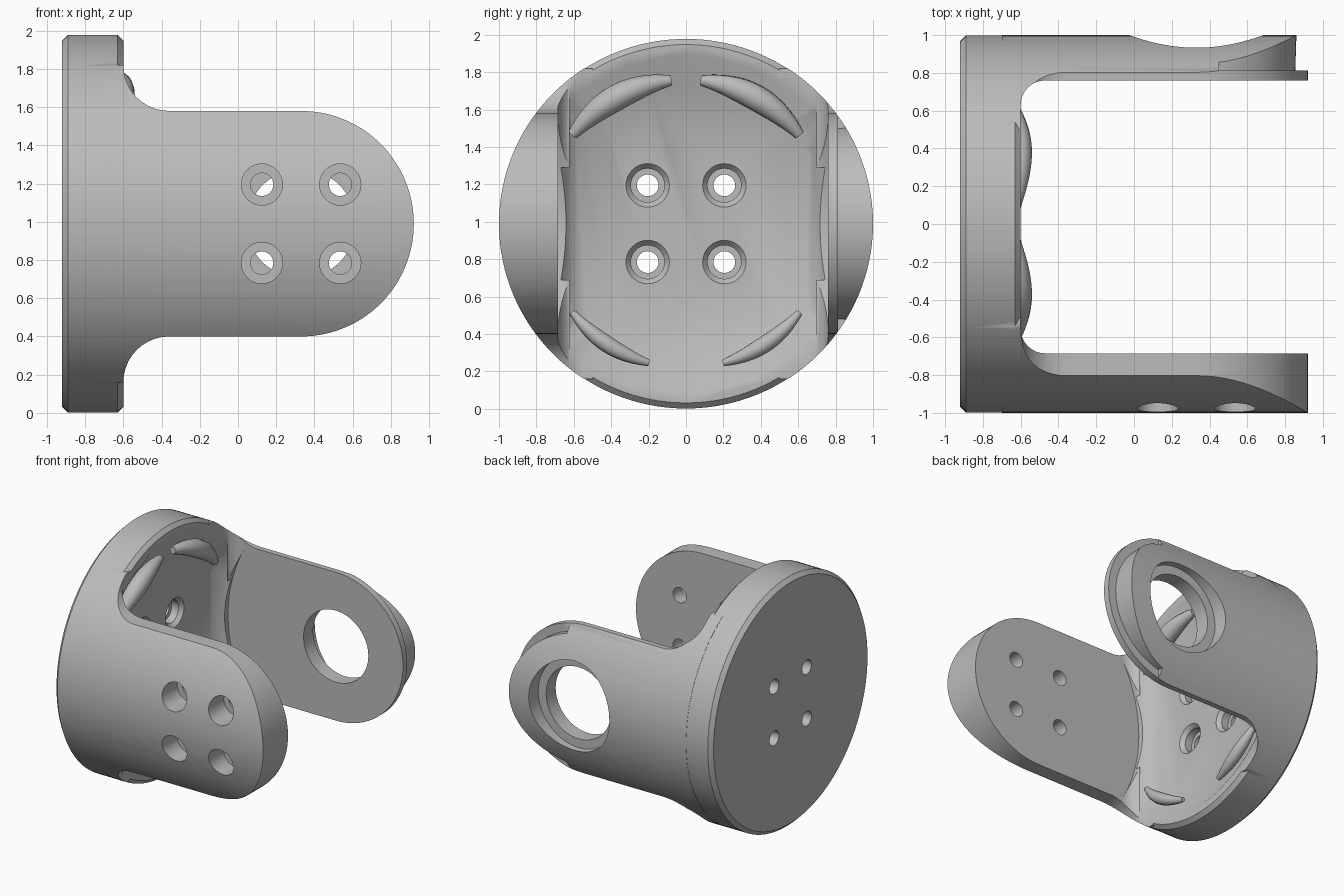
import bpy, bmesh, math
from mathutils import Matrix, Vector

if "Cube" in bpy.data.objects:
    bpy.data.objects.remove(bpy.data.objects["Cube"])

MID = 0.99  # height of the body axis
HOLE_OFFSETS = [(a, b) for a in (-0.205, 0.205) for b in (-0.205, 0.205)]

grey = bpy.data.materials.new("plain grey")
grey.use_nodes = True
grey.diffuse_color = (0.5, 0.5, 0.5, 1)
grey.node_tree.nodes["Principled BSDF"].inputs["Base Color"].default_value = (0.5, 0.5, 0.5, 1)


def finish(name, bm):
    bmesh.ops.recalc_face_normals(bm, faces=bm.faces)
    mesh = bpy.data.meshes.new(name)
    bm.to_mesh(mesh)
    bm.free()
    mesh.materials.append(grey)
    obj = bpy.data.objects.new(name, mesh)
    bpy.context.collection.objects.link(obj)
    return obj


def rod(name, axis, start, end, at, r1, r2=None, bevel=0, segs=48, widen=1):
    """Cylinder or cone from start to end along x or y."""
    bm = bmesh.new()
    turn = Matrix.Rotation(math.pi / 2, 4, 'Y') if axis == 'X' else Matrix.Rotation(-math.pi / 2, 4, 'X')
    mid = (start + end) / 2
    loc = (mid, at[0], at[1]) if axis == 'X' else (at[0], mid, at[1])
    bmesh.ops.create_cone(bm, cap_ends=True, segments=segs, radius1=r1,
                          radius2=r1 if r2 is None else r2, depth=end - start,
                          matrix=Matrix.Translation(loc) @ Matrix.Diagonal((1, widen, 1, 1)) @ turn)
    if bevel:
        rims = [e for e in bm.edges if any(len(f.verts) > 4 for f in e.link_faces)]
        bmesh.ops.bevel(bm, geom=rims, offset=bevel, segments=1, affect='EDGES')
    return finish(name, bm)


def box(name, low, high, bevel=0, taper=0):
    """Box with optional rounding or narrowing of its -x end."""
    bm = bmesh.new()
    low, high = Vector(low), Vector(high)
    center = (low + high) / 2
    bmesh.ops.create_cube(bm, size=1, matrix=Matrix.Translation(center)
                          @ Matrix.Diagonal((*(high - low), 1)))
    for v in bm.verts:
        if v.co.x < center.x:
            v.co.y -= math.copysign(taper, v.co.y - center.y)
    if bevel:
        upright = [e for e in bm.edges
                   if abs(e.verts[0].co.z - e.verts[1].co.z) > 0.1 and e.verts[0].co.x < 0]
        bmesh.ops.bevel(bm, geom=upright, offset=bevel, segments=8, profile=0.5, affect='EDGES')
    return finish(name, bm)


def prism(name, points, y0, y1):
    bm = bmesh.new()
    face = bm.faces.new([bm.verts.new((x, y0, z)) for x, z in points])
    new = bmesh.ops.extrude_face_region(bm, geom=[face])["geom"]
    bmesh.ops.translate(bm, vec=(0, y1 - y0, 0), verts=[v for v in new if isinstance(v, bmesh.types.BMVert)])
    return finish(name, bm)


def evaluated_mesh(obj):
    bpy.context.view_layer.update()
    return bpy.data.meshes.new_from_object(obj.evaluated_get(bpy.context.evaluated_depsgraph_get()))


def combine(target, tool, operation='DIFFERENCE'):
    mod = target.modifiers.new(operation, 'BOOLEAN')
    mod.operation, mod.solver, mod.object = operation, 'EXACT', tool
    result = evaluated_mesh(target)
    target.modifiers.clear()
    target.data = result
    bpy.data.objects.remove(tool)


def arc(cx, cz, r, a0, a1, n):
    return [(cx + r * math.cos(math.radians(a0 + (a1 - a0) * i / n)),
             cz + r * math.sin(math.radians(a0 + (a1 - a0) * i / n))) for i in range(n + 1)]


# Round base and the two arms with filleted roots and rounded tips
bracket = rod("bracket_body", 'X', -0.92, -0.6, (0, MID), 0.988, bevel=0.03, segs=128, widen=1.01)
upper = [(-0.7, 0.83)] + arc(-0.36, 0.83, 0.24, 180, 270, 10) + arc(0.33, 0, 0.59, 90, 0, 28)
outline = [(x, MID + z) for x, z in upper] + [(x, MID - z) for x, z in reversed(upper[:-1])]
arms = rod("arms", 'X', -0.8, 0.95, (0, MID), 0.99, segs=128, widen=1.01)
combine(arms, prism("arm_outline", outline, -1.2, 1.2), 'INTERSECT')
combine(arms, box("arm_sides", (-2, -0.5, -1), (2, 0.5, 3)))
combine(bracket, arms, 'UNION')

# Open space between the arms, with deeper roots at mid height
combine(bracket, box("gap", (-0.6, -0.685, -0.5), (1.5, 0.76, 2.5), bevel=0.13))
combine(bracket, prism("root_scoop", arc(0.53, MID, 1.15, 150, 210, 24), -0.685, 0.76))

# Shallow dish in the base
dish = rod("dish", 'X', -0.7, -0.58, (0, MID), 0.75, 0.93, segs=96)
combine(dish, box("dish_sides", (-0.71, -0.69, -0.5), (-0.55, 0.765, 2.5), taper=0.11), 'INTERSECT')
combine(bracket, dish)

# Stepped rim round the tip of the back arm
step = [(0.45, MID + 0.8), (1.2, MID + 0.8), (1.2, MID - 0.8), (0.45, MID - 0.8)]
step_cutter = prism("tip_step", step, 0.812, 1.2)
combine(step_cutter, rod("tip_core", 'Y', 0.7, 1.3, (0.33, MID), 0.52, 0.54, segs=96))
combine(bracket, step_cutter)

# Large bearing seat in the back arm
combine(bracket, rod("bearing_hole", 'Y', 0.6, 1.2, (0.33, MID), 0.285, segs=64))
combine(bracket, rod("bearing_seat", 'Y', 0.88, 1.2, (0.33, MID), 0.355, segs=64))

# Four counterbored screw holes in the front arm and in the base
for a, b in HOLE_OFFSETS:
    front = (0.33 + a, MID + b)
    combine(bracket, rod("front_hole", 'Y', -1.2, -0.5, front, 0.06, segs=32))
    combine(bracket, rod("front_counterbore", 'Y', -1.2, -0.79, front, 0.108, segs=32))
    base = (a, MID + b)
    combine(bracket, rod("base_hole", 'X', -1.2, -0.5, base, 0.058, segs=32))
    combine(bracket, rod("base_counterbore", 'X', -0.79, -0.5, base, 0.09, segs=32))
    combine(bracket, rod("base_countersink", 'X', -0.73, -0.69, base, 0.09, 0.125, segs=32))

# Soft raised ridges along the corners of the dish
ridges = []
for n, (start, end, size) in enumerate([(38, 84, 0.07), (96, 142, 0.07),
                                        (218, 255, 0.045), (285, 322, 0.045)]):
    curve = bpy.data.curves.new("ridge_path", 'CURVE')
    curve.dimensions = '3D'
    curve.bevel_depth = size
    curve.bevel_resolution = 4
    curve.use_fill_caps = True
    path = arc(0, MID, 0.77, start, end, 20)
    spline = curve.splines.new('POLY')
    spline.points.add(len(path) - 1)
    for i, (point, (y, z)) in enumerate(zip(spline.points, path)):
        swell = math.sin(math.pi * i / 20)
        point.co = (-0.63 + 0.02 * swell, y, z, 1)
        point.radius = 0.4 + 0.6 * swell
    source = bpy.data.objects.new("ridge_path", curve)
    bpy.context.collection.objects.link(source)
    mesh = evaluated_mesh(source)
    bpy.data.objects.remove(source)
    mesh.materials.clear()
    mesh.materials.append(grey)
    ridge = bpy.data.objects.new(f"dish_ridge_{n + 1}", mesh)
    bpy.context.collection.objects.link(ridge)
    ridges.append(ridge)

# Smooth shading with crisp edges
for obj in [bracket] + ridges:
    bpy.ops.object.select_all(action='DESELECT')
    obj.select_set(True)
    bpy.context.view_layer.objects.active = obj
    bpy.ops.object.shade_smooth_by_angle(angle=math.radians(40))
